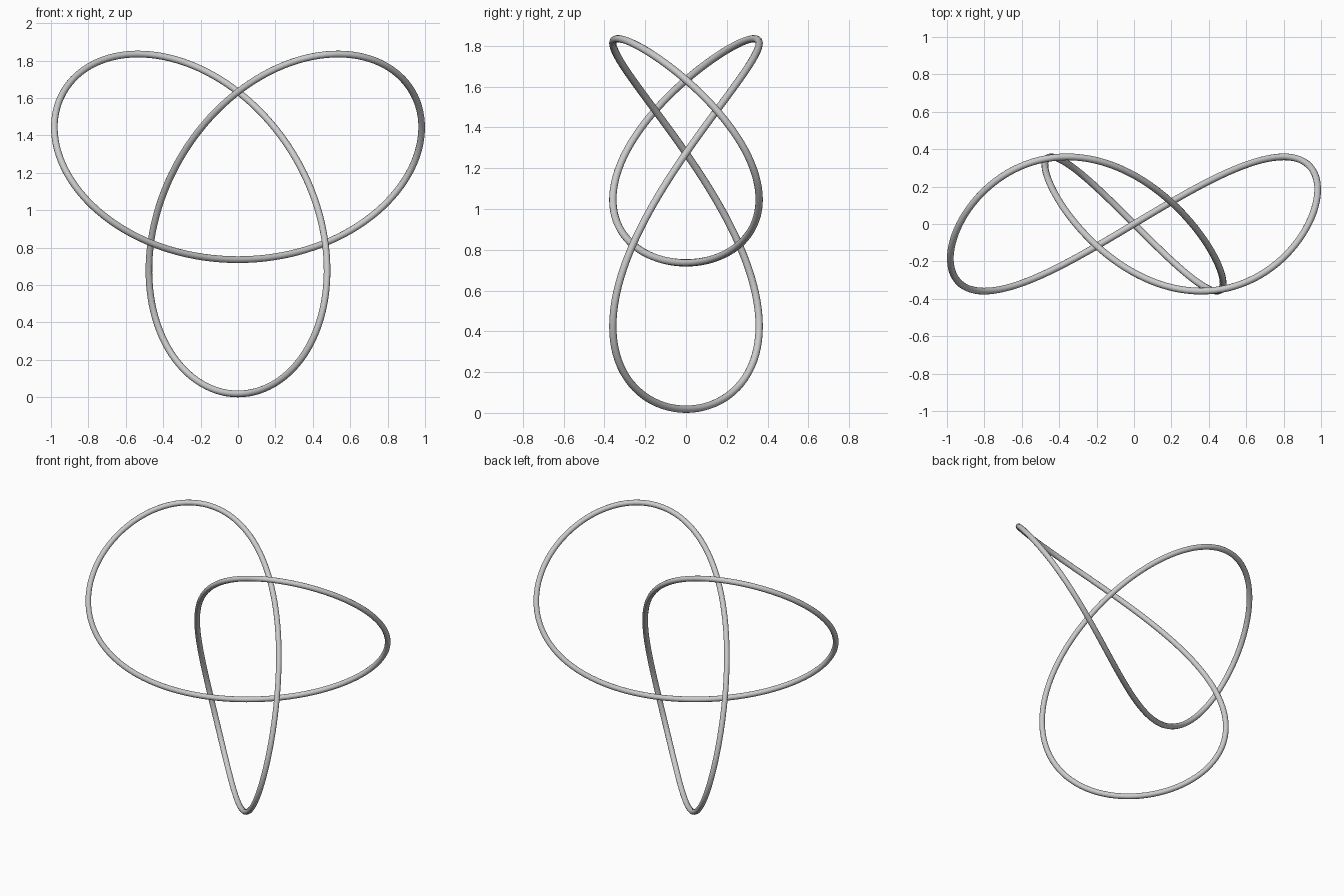
import bpy
from math import sin, cos, tau, sqrt

if "Cube" in bpy.data.objects:
    bpy.data.objects.remove(bpy.data.objects["Cube"])

R = 0.018                                   # tube radius
c = (sqrt(129) - 1) / 16                    # cosine at the widest point
s = sqrt(1 - c * c)
A = (1 - R) / (s + 4 * s * c)               # scale so the total width is 2
N = 240

# Trefoil knot centre line, lobes facing the front
curve = bpy.data.curves.new("trefoil_tube", 'CURVE')
curve.dimensions = '3D'
curve.twist_mode = 'MINIMUM'
curve.bevel_depth = R
curve.bevel_resolution = 4
spline = curve.splines.new('POLY')
spline.points.add(N - 1)
for i, p in enumerate(spline.points):
    t = tau * i / N
    p.co = (A * (sin(t) + 2 * sin(2 * t)),
            A * sin(3 * t),
            A * (cos(t) - 2 * cos(2 * t) + 3) + R,
            1)
spline.use_cyclic_u = True
spline.use_smooth = True

# Round tube as a smooth mesh
knot = bpy.data.objects.new("trefoil_tube", curve)
bpy.context.collection.objects.link(knot)
bpy.context.view_layer.objects.active = knot
knot.select_set(True)
bpy.ops.object.convert(target='MESH')
bpy.ops.object.shade_smooth()
